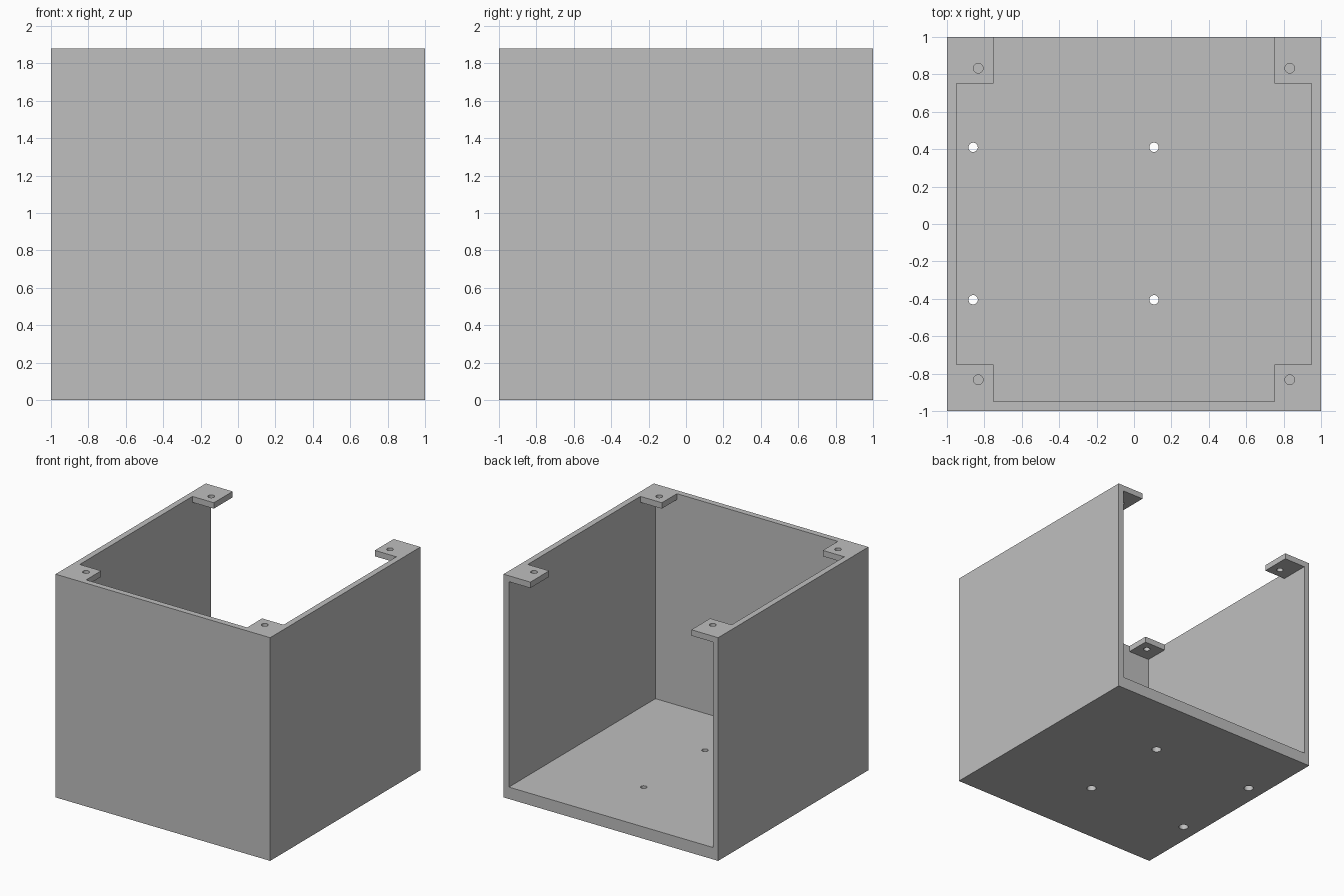
import bpy
import bmesh
from mathutils import Matrix, Vector

default_cube = bpy.data.objects.get("Cube")
if default_cube:
    bpy.data.objects.remove(default_cube, do_unlink=True)

HEIGHT, WALL, FLOOR, TAB = 1.88, 0.05, 0.10, 0.25
INNER = 1 - WALL
OPEN = 1 - TAB

grey = bpy.data.materials.new("plain grey")
grey.use_nodes = True
grey.diffuse_color = (0.52, 0.52, 0.52, 1)
grey.node_tree.nodes["Principled BSDF"].inputs["Base Color"].default_value = grey.diffuse_color


def add_object(name, bm):
    mesh = bpy.data.meshes.new(name)
    bm.to_mesh(mesh)
    bm.free()
    mesh.materials.append(grey)
    obj = bpy.data.objects.new(name, mesh)
    bpy.context.collection.objects.link(obj)
    return obj


def box(name, low, high):
    low, high = Vector(low), Vector(high)
    bm = bmesh.new()
    matrix = Matrix.Translation((low + high) / 2) @ Matrix.Diagonal((*(high - low), 1))
    bmesh.ops.create_cube(bm, size=1, matrix=matrix)
    return add_object(name, bm)


def cylinder(name, x, y, bottom, top, radius):
    bm = bmesh.new()
    bmesh.ops.create_cone(bm, cap_ends=True, segments=24, radius1=radius, radius2=radius,
                          depth=top - bottom,
                          matrix=Matrix.Translation((x, y, (bottom + top) / 2)))
    return add_object(name, bm)


def cut(obj, cutter):
    cutter.hide_render = True
    bpy.context.view_layer.objects.active = obj
    mod = obj.modifiers.new("cut", "BOOLEAN")
    mod.operation = "DIFFERENCE"
    mod.solver = "EXACT"
    mod.object = cutter
    bpy.ops.object.modifier_apply(modifier=mod.name)
    bpy.data.objects.remove(cutter, do_unlink=True)


# Housing block, hollowed out and open at the back
housing = box("housing", (-1, -1, 0), (1, 1, HEIGHT))
cut(housing, box("cavity", (-INNER, -INNER, FLOOR), (INNER, 1.2, HEIGHT - WALL)))

# Cross-shaped top opening leaves a mounting tab at each corner
cut(housing, box("opening_long", (-OPEN, -INNER, 1), (OPEN, 1.2, 2)))
cut(housing, box("opening_wide", (-INNER, -OPEN, 1), (INNER, OPEN, 2)))

# Screw holes in the corner tabs
for x in (-0.833, 0.833):
    for y in (-0.833, 0.833):
        cut(housing, cylinder("tab_hole", x, y, 1.7, 2, 0.026))

# Floor holes, counterbored from below
for x in (-0.86, 0.107):
    for y in (-0.405, 0.41):
        cut(housing, cylinder("floor_hole", x, y, -0.1, 0.3, 0.025))
        cut(housing, cylinder("counterbore", x, y, -0.1, FLOOR * 0.55, 0.038))

# Smooth hole walls, sharp box edges
bpy.ops.object.select_all(action="DESELECT")
housing.select_set(True)
bpy.context.view_layer.objects.active = housing
bpy.ops.object.shade_smooth_by_angle(angle=0.6)
